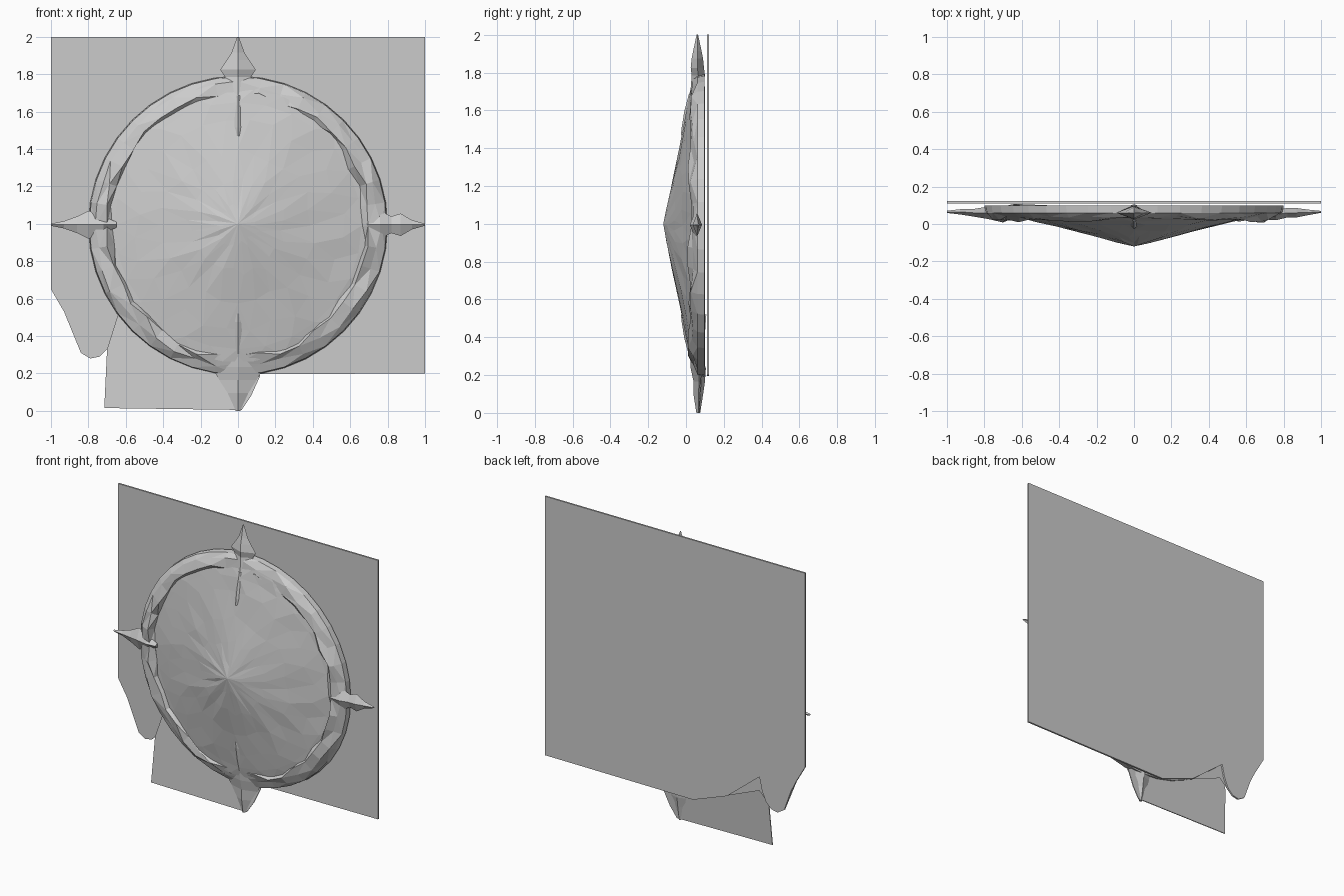
import bpy, bmesh, math, random
from mathutils import Vector

if "Cube" in bpy.data.objects:
    bpy.data.objects.remove(bpy.data.objects["Cube"])

random.seed(4)
CZ = 0.99  # height of the shield centre


def finish(name, bm):
    bmesh.ops.remove_doubles(bm, verts=bm.verts, dist=0.0005)
    bmesh.ops.recalc_face_normals(bm, faces=bm.faces)
    me = bpy.data.meshes.new(name)
    bm.to_mesh(me)
    bm.free()
    ob = bpy.data.objects.new(name, me)
    bpy.context.collection.objects.link(ob)
    return ob


def sheet(name, outline, y_at, thick):
    """Thin plate from an x/z outline; y_at(z) gives the front depth."""
    bm = bmesh.new()
    front = [bm.verts.new((x, y_at(z), z)) for x, z in outline]
    back = [bm.verts.new((x, y_at(z) + thick, z)) for x, z in outline]
    n = len(outline)
    bm.faces.new(front)
    bm.faces.new(back[::-1])
    for i in range(n):
        j = (i + 1) % n
        bm.faces.new((front[i], front[j], back[j], back[i]))
    bmesh.ops.triangulate(bm, faces=[f for f in bm.faces if len(f.verts) > 4])
    return finish(name, bm)


def bridge(bm, a, b):
    n = len(a)
    for i in range(n):
        j = (i + 1) % n
        bm.faces.new((a[i], a[j], b[j], b[i]))


def ornament(name, angle, stations):
    """Diamond-section spike running outward; stations: radius, half width, y, half depth."""
    d = Vector((math.cos(angle), 0, math.sin(angle)))
    s = Vector((-d.z, 0, d.x))
    bm = bmesh.new()
    loops = []
    for r, w, y, h in stations:
        c = Vector((0, y, CZ + 0.005)) + d * r
        loops.append([bm.verts.new(p) for p in
                      (c + s * w, c + Vector((0, -h, 0)), c - s * w, c + Vector((0, h, 0)))])
    for a, b in zip(loops, loops[1:]):
        bridge(bm, a, b)
    bm.faces.new(loops[0])
    bm.faces.new(loops[-1])
    return finish(name, bm)


# Backing panel, with the lower left corner torn away
sheet("back_panel",
      [(-1, 2), (1, 2), (1, 0.2), (-0.14, 0.195), (-0.4, 0.29), (-0.65, 0.49),
       (-0.67, 0.4), (-0.70, 0.33), (-0.74, 0.29), (-0.79, 0.28), (-0.84, 0.31),
       (-0.89, 0.45), (-0.93, 0.53), (-1, 0.65)],
      lambda z: 0.11, 0.012)

# Loose flap hanging below the shield
sheet("lower_flap",
      [(-0.715, 0.015), (0.02, 0.005), (0.07, 0.08), (0.12, 0.19), (-0.14, 0.27),
       (-0.4, 0.38), (-0.64, 0.52), (-0.70, 0.33)],
      lambda z: 0.065 + 0.07 * z, 0.006)

# Faceted shallow cone of the shield
bm = bmesh.new()
apex = bm.verts.new((0, -0.12, CZ + 0.01))
SEG = 28
prev = None
for k, r in enumerate((0.1, 0.25, 0.4, 0.55, 0.66, 0.73)):
    ring = []
    for i in range(SEG):
        a = math.tau * (i + 0.5 * (k % 2)) / SEG
        rr = r + random.uniform(-0.025, 0.025) * (k < 4)
        slope = 0.255 - 0.05 * math.sin(a) ** 2
        y = -0.12 + slope * rr + random.uniform(-0.004, 0.004)
        ring.append(bm.verts.new((rr * math.cos(a), y, CZ + rr * math.sin(a))))
    for i in range(SEG):
        j = (i + 1) % SEG
        if prev is None:
            bm.faces.new((apex, ring[i], ring[j]))
        elif k % 2:
            bm.faces.new((prev[i], prev[j], ring[i]))
            bm.faces.new((ring[i], prev[j], ring[j]))
        else:
            bm.faces.new((prev[i], ring[j], ring[i]))
            bm.faces.new((prev[i], prev[j], ring[j]))
    prev = ring
finish("shield_face", bm)

# Rough hewn rim: six-sided section swept round the shield
section = [(0.675, 0.055), (0.705, 0.018), (0.755, 0.03), (0.795, 0.06), (0.8, 0.098), (0.69, 0.1)]
bm = bmesh.new()
loops = []
RIM = 40
for i in range(RIM):
    a = math.tau * i / RIM
    loop = []
    for k, (r, y) in enumerate(section):
        if k < 3:
            r += random.uniform(-0.018, 0.018)
            y += random.uniform(-0.01, 0.012)
        loop.append(bm.verts.new((r * math.cos(a), y, CZ + r * math.sin(a))))
    loops.append(loop)
for i in range(RIM):
    bridge(bm, loops[i], loops[(i + 1) % RIM])
bmesh.ops.triangulate(bm, faces=bm.faces)
finish("rim", bm)

# Four points of the rim
ornament("top_spike", math.pi / 2,
         [(0.66, 0.13, 0.05, 0.03), (0.79, 0.07, 0.065, 0.035), (0.83, 0.095, 0.06, 0.035),
          (0.88, 0.06, 0.06, 0.03), (0.92, 0.035, 0.06, 0.022), (1.005, 0.004, 0.06, 0.004)])
ornament("bottom_spike", -math.pi / 2,
         [(0.67, 0.15, 0.05, 0.03), (0.76, 0.14, 0.065, 0.04), (0.83, 0.1, 0.07, 0.03),
          (0.9, 0.055, 0.065, 0.025), (0.995, 0.012, 0.065, 0.01)])
ornament("left_spike", math.pi,
         [(0.65, 0.015, 0.04, 0.02), (0.72, 0.045, 0.045, 0.03), (0.8, 0.075, 0.06, 0.03),
          (0.86, 0.045, 0.06, 0.02), (0.93, 0.02, 0.065, 0.014), (1.0, 0.006, 0.065, 0.006)])
ornament("right_spike", 0,
         [(0.69, 0.02, 0.045, 0.02), (0.76, 0.075, 0.05, 0.03), (0.82, 0.045, 0.06, 0.025),
          (0.87, 0.06, 0.06, 0.025), (0.93, 0.025, 0.062, 0.015), (1.0, 0.005, 0.065, 0.005)])

# Prongs pointing inward over the face
for name, ang, w in (("top_prong", math.pi / 2, 0.035), ("bottom_prong", -math.pi / 2, 0.05)):
    ornament(name, ang, [(0.475, w * 0.8, -0.005, 0.022), (0.52, w, 0.0, 0.022),
                         (0.6, w * 0.8, 0.015, 0.024), (0.69, w * 1.3, 0.045, 0.03)])
